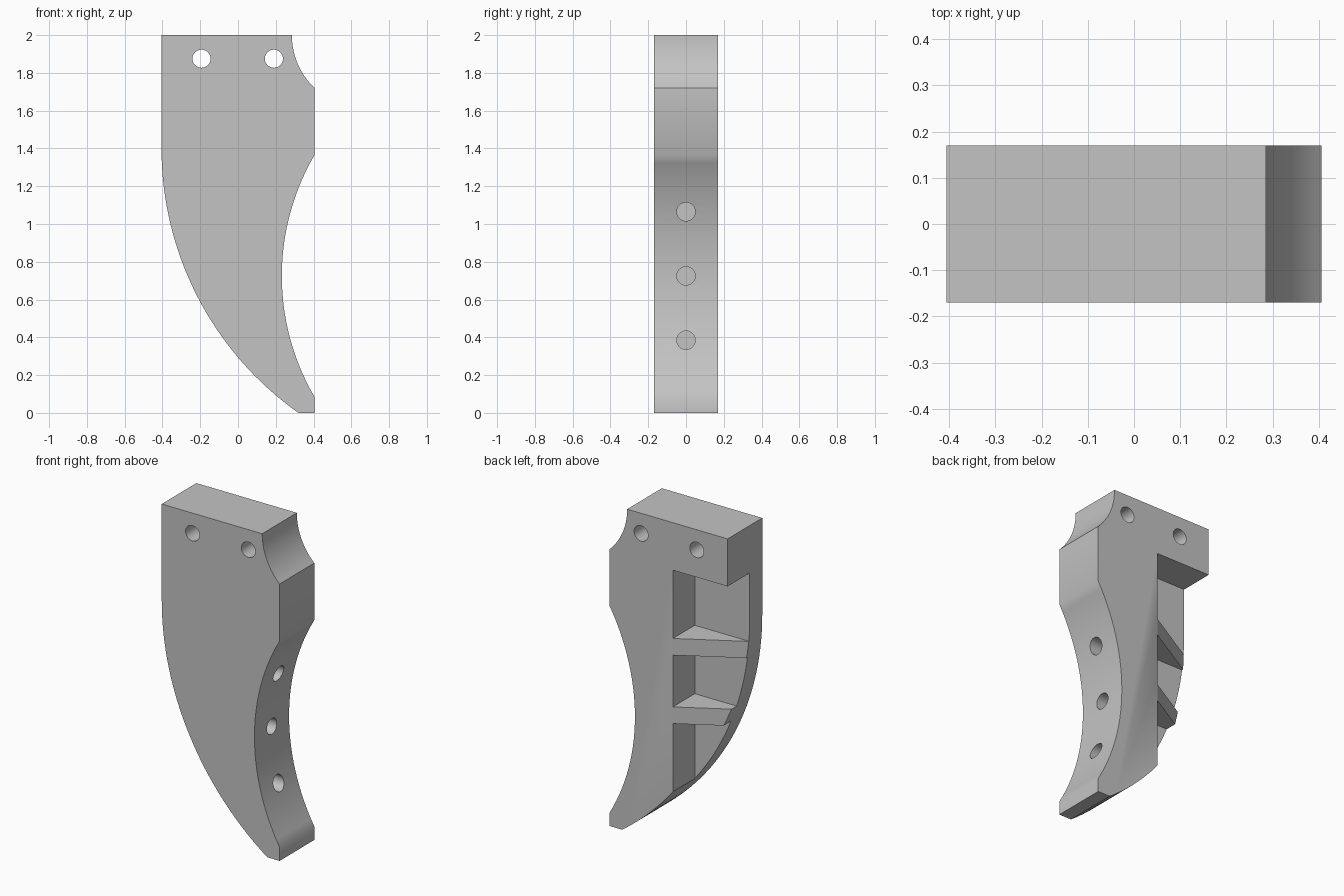
import bpy, bmesh, math
from mathutils import Vector

cube = bpy.data.objects.get("Cube")
if cube:
    bpy.data.objects.remove(cube, do_unlink=True)

HALF_W, HALF_D = 0.405, 0.17
WALL_X, FLOOR_Y, POCKET_TOP = -0.029, -0.045, 1.705

grey = bpy.data.materials.new("plain grey")
grey.use_nodes = True
colour = (0.55, 0.55, 0.55, 1)
grey.diffuse_color = colour
grey.node_tree.nodes["Principled BSDF"].inputs["Base Color"].default_value = colour


def prism(name, base, offset):
    """Extrude a closed 3D polygon along an offset."""
    bm = bmesh.new()
    face = bm.faces.new([bm.verts.new(p) for p in base])
    ext = bmesh.ops.extrude_face_region(bm, geom=[face])
    top = [g for g in ext["geom"] if isinstance(g, bmesh.types.BMVert)]
    bmesh.ops.translate(bm, verts=top, vec=Vector(offset))
    bmesh.ops.recalc_face_normals(bm, faces=bm.faces)
    mesh = bpy.data.meshes.new(name)
    bm.to_mesh(mesh)
    bm.free()
    mesh.materials.append(grey)
    obj = bpy.data.objects.new(name, mesh)
    bpy.context.collection.objects.link(obj)
    return obj


def arc(cx, cz, r, start, end, n):
    angles = [start + (end - start) * i / n for i in range(n + 1)]
    return [(cx + r * math.cos(a), cz + r * math.sin(a)) for a in angles]


def cut(target, cutter):
    cutter.hide_render = True
    mod = target.modifiers.new("cut", 'BOOLEAN')
    mod.operation = 'DIFFERENCE'
    mod.solver = 'EXACT'
    mod.object = cutter
    bpy.context.view_layer.objects.active = target
    bpy.ops.object.modifier_apply(modifier=mod.name)
    bpy.data.objects.remove(cutter, do_unlink=True)


def column(name, plan, z0, z1):
    return prism(name, [(x, y, z0) for x, y in plan], (0, 0, z1 - z0))


# Side silhouette: curved back edge, concave grip edge, notched top corner
back_r, grip_r, notch_r = 1.714, 1.27, 0.387
back_sweep = math.asin(1.4 / back_r)
grip_sweep = math.asin(0.64 / grip_r)
notch_sweep = math.asin(0.28 / notch_r)
outline = [(-HALF_W, 2)]
outline += arc(back_r - HALF_W, 1.4, back_r, math.pi, math.pi + back_sweep, 32)
outline += [(HALF_W, 0)]
grip_x = HALF_W + grip_r * math.cos(grip_sweep)
outline += arc(grip_x, 0.725, grip_r, math.pi + grip_sweep, math.pi - grip_sweep, 28)
notch_x = HALF_W + notch_r * math.cos(notch_sweep)
outline += arc(notch_x, 2, notch_r, math.pi + notch_sweep, math.pi, 14)
body = prism("curved_bracket", [(x, -HALF_D, z) for x, z in outline], (0, 2 * HALF_D, 0))

# Rear pocket bays, leaving two ribs between them
bay = [(WALL_X, FLOOR_Y), (WALL_X, 0.4), (-0.7, 0.4), (-0.7, FLOOR_Y)]
ribs = [(0.752, 0.856), (1.177, 1.281)]
bays = [(-0.2, ribs[0][0]), (ribs[0][1], ribs[1][0]), (ribs[1][1], POCKET_TOP)]
for z0, z1 in bays:
    cut(body, column("bay_cutter", bay, z0, z1))

# Taper each rib from the spine down to the plate edge
slope = (HALF_D - FLOOR_Y) / (WALL_X + HALF_W)
near_x, far_x = WALL_X + 0.1, -HALF_W - 0.1
taper = [(near_x, HALF_D + 0.1 * slope), (far_x, FLOOR_Y - 0.1 * slope),
         (far_x, HALF_D + 0.1 * slope)]
for z0, z1 in ribs:
    cut(body, column("taper_cutter", taper, z0 - 0.03, z1 + 0.03))

# Two mounting holes through the top
for x in (-0.193, 0.19):
    ring = arc(x, 1.875, 0.048, 0, math.tau, 32)[:-1]
    cut(body, prism("mount_hole_cutter", [(a, -0.5, b) for a, b in ring], (0, 1, 0)))

# Three blind holes in the grip edge
for z in (0.385, 0.725, 1.065):
    ring = arc(0, z, 0.049, 0, math.tau, 32)[:-1]
    cut(body, prism("grip_hole_cutter", [(0.09, a, b) for a, b in ring], (0.6, 0, 0)))

# Smooth curved walls, sharp corners
bpy.ops.object.select_all(action='DESELECT')
body.select_set(True)
bpy.context.view_layer.objects.active = body
bpy.ops.object.shade_smooth_by_angle(angle=math.radians(32))
